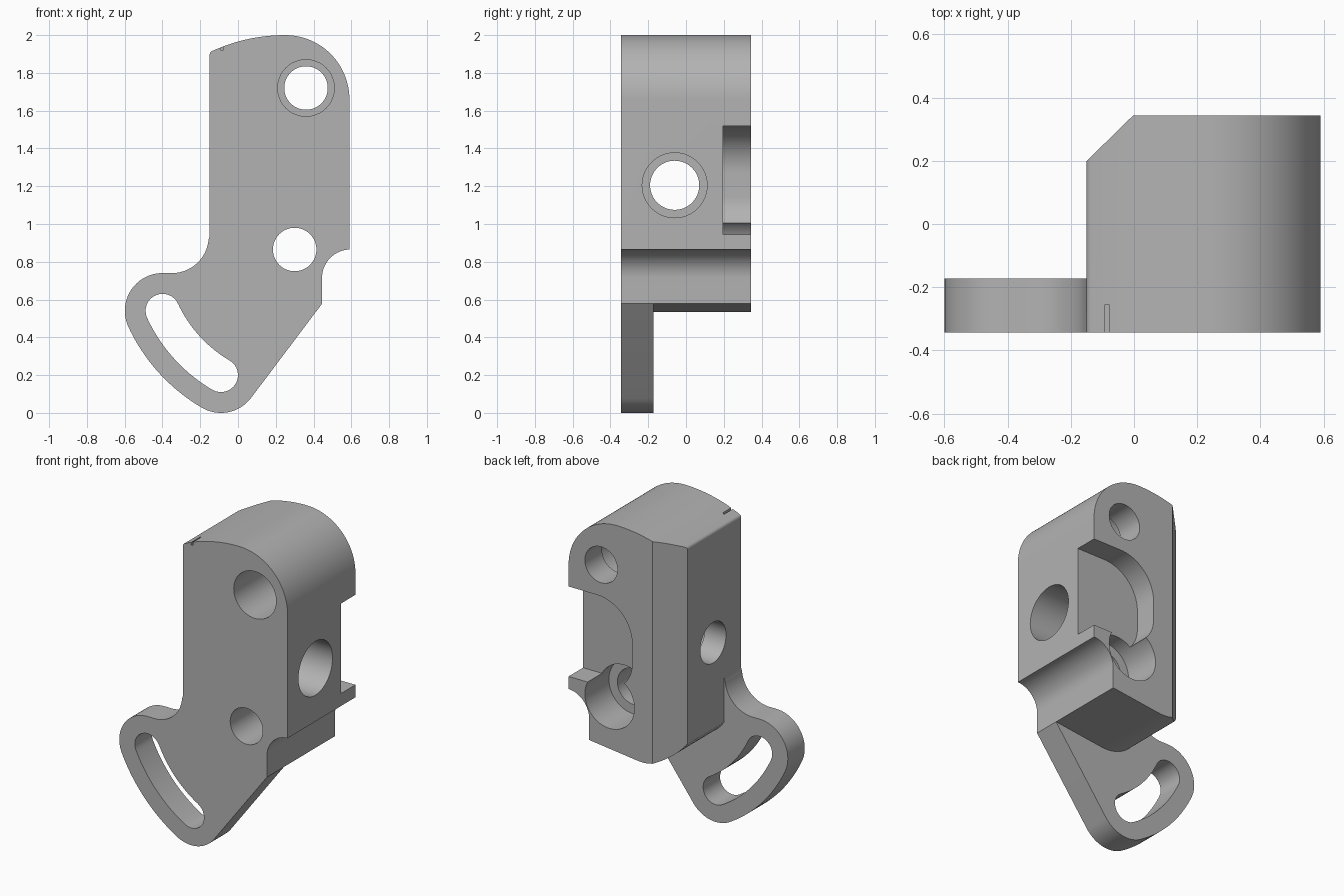
import bpy, bmesh
from math import cos, sin, radians

if "Cube" in bpy.data.objects:
    bpy.data.objects.remove(bpy.data.objects["Cube"], do_unlink=True)

grey = bpy.data.materials.new("machined grey")
grey.use_nodes = True
grey.diffuse_color = (0.45, 0.45, 0.45, 1)
grey.node_tree.nodes["Principled BSDF"].inputs["Base Color"].default_value = (0.45, 0.45, 0.45, 1)

FRONT, BACK, PLATE_BACK = -0.343, 0.343, -0.172
PIVOT = (0.3, 0.865)


def arc(centre, r, a0, a1, n=24):
    """Points along a circular arc, angles in degrees."""
    return [(centre[0] + r * cos(radians(a0 + (a1 - a0) * i / n)),
             centre[1] + r * sin(radians(a0 + (a1 - a0) * i / n))) for i in range(n + 1)]


def circle(centre, r, n=64):
    return arc(centre, r, 0, 360, n)[:-1]


def prism(name, pts, lo, hi, axis="y"):
    """Extrude a flat profile between lo and hi along one axis."""
    place = {"x": lambda a, b, t: (t, a, b),
             "y": lambda a, b, t: (a, t, b),
             "z": lambda a, b, t: (a, b, t)}[axis]
    bm = bmesh.new()
    ends = [[bm.verts.new(place(a, b, t)) for a, b in pts] for t in (lo, hi)]
    for end in ends:
        bm.faces.new(end)
    for i in range(len(pts)):
        j = (i + 1) % len(pts)
        bm.faces.new((ends[0][i], ends[0][j], ends[1][j], ends[1][i]))
    bmesh.ops.recalc_face_normals(bm, faces=bm.faces)
    mesh = bpy.data.meshes.new(name)
    bm.to_mesh(mesh)
    bm.free()
    obj = bpy.data.objects.new(name, mesh)
    bpy.context.collection.objects.link(obj)
    mesh.materials.append(grey)
    return obj


def cut(body, cutter):
    """Subtract the cutter from the body and discard it."""
    cutter.hide_render = True
    mod = body.modifiers.new("cut", "BOOLEAN")
    mod.operation, mod.solver, mod.object = "DIFFERENCE", "EXACT", cutter
    bpy.context.view_layer.objects.active = body
    bpy.ops.object.modifier_apply(modifier=mod.name)
    bpy.data.objects.remove(cutter, do_unlink=True)


# Slot angles and radius about the pivot
A0, A1, R, W, RIM = 204.9, 239.6, 0.771, 0.09, 0.2
upper_end, lower_end = arc(PIVOT, R, A0, A1, 1)

# Full silhouette: head, right side, foot, slotted arm, inner corner
outline = (
    arc((-0.13, 1.897), 0.02, 180, 115, 4)
    + arc((0.25, 1.07), 0.93, 114, 90, 20)
    + arc((0.25, 1.66), 0.34, 90, 0, 32)[1:]
    + arc((0.595, 0.715), 0.15, 92, 180, 20)
    + [(0.445, 0.578)]
    + arc(lower_end, RIM, -38, A1 - 360, 20)
    + arc(PIVOT, R + RIM, A1, A0, 24)[1:]
    + arc(upper_end, RIM, A0, 90, 24)[1:]
    + arc((-0.35, 0.935), 0.195, 270, 355, 20)
    + [(-0.15, 0.935)]
)
body = prism("lever_bracket", outline, FRONT, BACK)

# Clear the space behind the thin arm, leaving the thick block above
relief = ([(-0.15, 0.96), (-0.8, 0.96), (-0.8, -0.2), (0.7, -0.2), (0.7, 0.609), (0.445, 0.578)]
          + arc((0.07, 0.795), 0.26, 277, 212.2, 20) + [(-0.15, 0.66)])
cut(body, prism("relief_cutter", relief, PLATE_BACK, 0.5))

# Chamfer down the rear corner
cut(body, prism("chamfer_cutter", [(-0.2, 0.15), (0.05, 0.395), (-0.2, 0.395)], 0.3, 2.2, "z"))

# Curved slot in the arm
slot = (arc(PIVOT, R + W, A0, A1) + arc(lower_end, W, A1, A1 + 180, 16)[1:]
        + arc(PIVOT, R - W, A1, A0)[1:] + arc(upper_end, W, A0 + 180, A0 + 360, 16)[1:-1])
cut(body, prism("slot_cutter", slot, -0.5, 0))

# Rounded pocket in the back, open to the right side
pocket = ([(0.8, 0.945), (0.8, 1.52)] + arc((0.39, 1.27), 0.25, 90, 180)
          + arc((0.34, 1.145), 0.2, 180, 270))
cut(body, prism("pocket_cutter", pocket, 0.197, 0.5))

# Stepped bores: pivot, head and crosswise
for name, centre, r, lo, hi, axis in (
    ("pivot_bore", PIVOT, 0.115, -0.5, 0.5, "y"),
    ("pivot_counterbore", PIVOT, 0.175, 0.1, 0.5, "y"),
    ("head_bore", (0.36, 1.72), 0.115, -0.5, 0.5, "y"),
    ("head_counterbore", (0.36, 1.72), 0.15, -0.5, 0.17, "y"),
    ("cross_bore", (-0.06, 1.205), 0.13, -0.5, 0.8, "x"),
    ("cross_counterbore", (-0.06, 1.205), 0.172, 0.0, 0.8, "x"),
):
    cut(body, prism(name, circle(centre, r), lo, hi, axis))

# Index mark on the top edge
mark = [(-0.091, -0.4), (-0.079, -0.4), (-0.079, -0.255), (-0.091, -0.255)]
cut(body, prism("mark_cutter", mark, 1.918, 2.1, "z"))

bpy.ops.object.select_all(action="DESELECT")
body.select_set(True)
bpy.context.view_layer.objects.active = body
bpy.ops.object.shade_smooth_by_angle(angle=radians(25))
